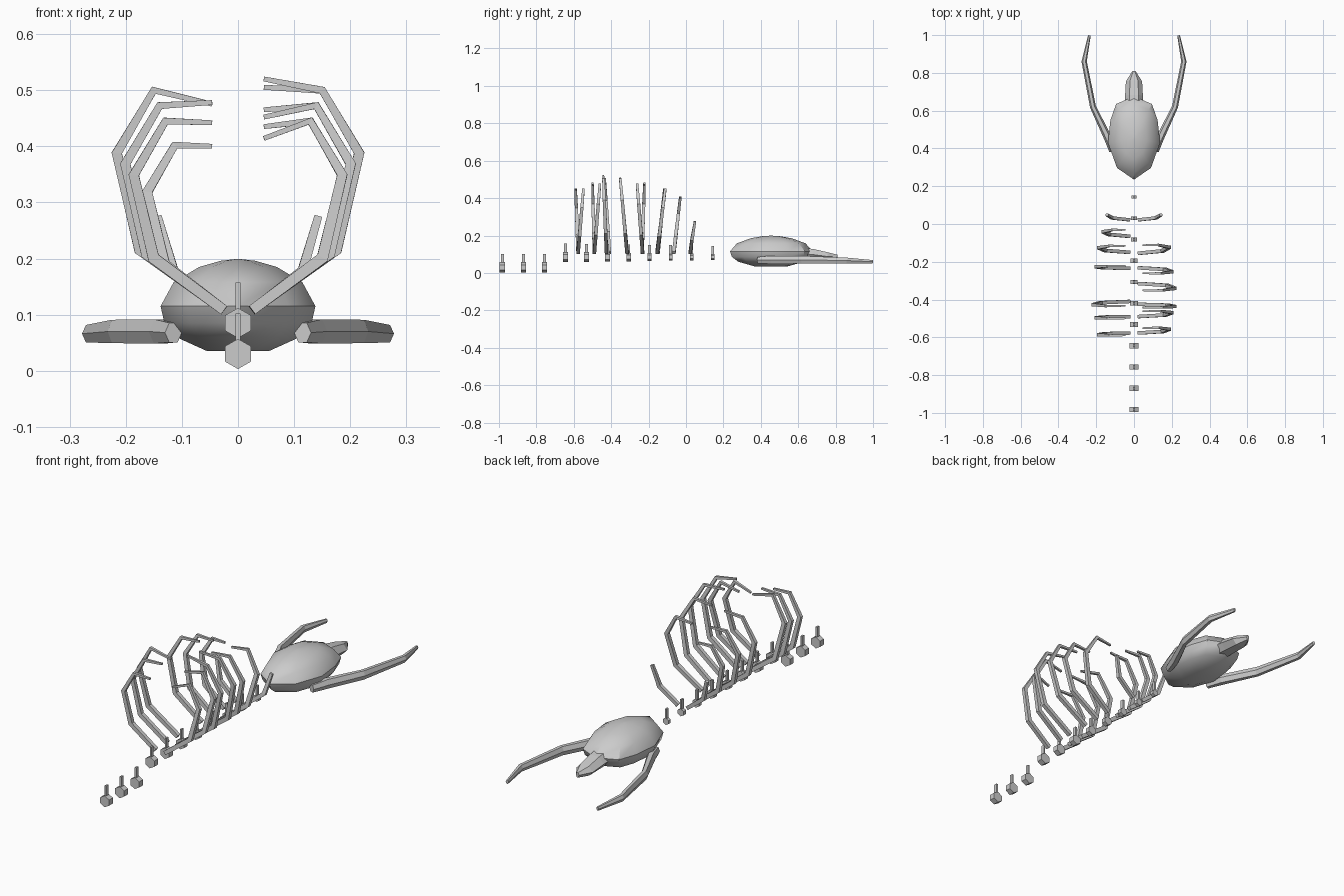
import bpy
import math
from mathutils import Vector

if "Cube" in bpy.data.objects:
    bpy.data.objects.remove(bpy.data.objects["Cube"], do_unlink=True)

bone = bpy.data.materials.new("bone_grey")
bone.use_nodes = True
BONE = (0.6, 0.6, 0.6, 1)
bone.diffuse_color = BONE
bone.node_tree.nodes["Principled BSDF"].inputs["Base Color"].default_value = BONE


def make(name, verts, faces, smooth=False):
    mesh = bpy.data.meshes.new(name)
    mesh.from_pydata(verts, [], faces)
    mesh.materials.append(bone)
    obj = bpy.data.objects.new(name, mesh)
    bpy.context.collection.objects.link(obj)
    bpy.ops.object.select_all(action="DESELECT")
    obj.select_set(True)
    bpy.context.view_layer.objects.active = obj
    bpy.ops.object.mode_set(mode="EDIT")
    bpy.ops.mesh.select_all(action="SELECT")
    bpy.ops.mesh.normals_make_consistent(inside=False)
    bpy.ops.object.mode_set(mode="OBJECT")
    if smooth:
        bpy.ops.object.shade_smooth_by_angle(angle=math.radians(35))
    return obj


def skin(name, rings, smooth=False):
    """Closed surface through rings of equal point count."""
    n = len(rings[0])
    verts = [p for ring in rings for p in ring]
    faces = [(k * n + i, k * n + (i + 1) % n, (k + 1) * n + (i + 1) % n, (k + 1) * n + i)
             for k in range(len(rings) - 1) for i in range(n)]
    last = (len(rings) - 1) * n
    faces += [tuple(range(n)), tuple(range(last, last + n))]
    return make(name, verts, faces, smooth)


def tube(name, path, sizes, up, sides=4, phase=0.5):
    """Sweep a polygon along a path; sizes are (across, along up) radii."""
    pts = [Vector(p) for p in path]
    rings = []
    for k, p in enumerate(pts):
        t = (pts[min(k + 1, len(pts) - 1)] - pts[max(k - 1, 0)]).normalized()
        a = t.cross(Vector(up)).normalized()
        b = a.cross(t)
        ring = []
        for i in range(sides):
            ang = math.tau * (i + phase) / sides
            ring.append(p + a * sizes[k][0] * math.cos(ang) + b * sizes[k][1] * math.sin(ang))
        rings.append(ring)
    return skin(name, rings)


# Vertebrae: hexagonal bodies with a thin upright spine
for i in range(11):
    y = 0.143 - 0.1125 * i
    s = min(1, 0.6 + 0.06 * i)
    z = 0.03 if i > 7 else 0.085
    tube(f"vertebra_body_{i + 1}", [(0, y - 0.014 * s, z), (0, y + 0.014 * s, z)],
         [(0.027 * s, 0.027 * s)] * 2, (0, 0, 1), 6)
    top = z + 0.04 + 0.032 * s
    tube(f"vertebra_spine_{i + 1}", [(0, y, z + 0.015 * s), (0, y, top)],
         [(0.006, 0.011)] * 2, (0, 1, 0))

# Ribs: side, size, base y, tip y, tip height
RIBS = [(-1, 0.75, -0.065, -0.03, 0.40), (-1, 0.86, -0.15, -0.115, 0.442),
        (-1, 0.93, -0.235, -0.222, 0.478), (-1, 1, -0.41, -0.435, 0.475),
        (-1, 0.93, -0.49, -0.5, 0.478), (-1, 0.86, -0.577, -0.59, 0.442),
        (1, 0.86, -0.155, -0.11, 0.435), (1, 0.93, -0.232, -0.262, 0.465),
        (1, 1, -0.315, -0.352, 0.505), (1, 1, -0.425, -0.442, 0.52),
        (1, 0.93, -0.49, -0.46, 0.452), (1, 0.86, -0.577, -0.548, 0.414)]
RIB_SIZES = [(0.013, 0.013), (0.015, 0.013), (0.013, 0.012), (0.01, 0.009), (0.006, 0.006)]
for i, (side, s, y0, y1, tip) in enumerate(RIBS):
    shape = [(0.025, 0.108), (0.175 * s, 0.108 + 0.108 * s), (0.216 * s, 0.108 + 0.28 * s),
             (0.15 * s, 0.108 + 0.392 * s), (0.046, tip)]
    path = [(side * x, y0 + (y1 - y0) * min(1, (z - 0.108) / (0.4 * s)), z) for x, z in shape]
    tube(f"{'right' if side < 0 else 'left'}_rib_{i % 6 + 1}", path, RIB_SIZES, (0, 1, 0))

# Short front ribs
for side, label in ((-1, "right"), (1, "left")):
    tube(f"{label}_short_rib", [(side * 0.025, 0.022, 0.108), (side * 0.115, 0.032, 0.178),
                                (side * 0.143, 0.048, 0.275)],
         [(0.012, 0.012), (0.013, 0.012), (0.01, 0.009)], (0, 1, 0))

# Skull: outline stacked and scaled by height
half = [(0.0, 0.235), (0.09, 0.297), (0.138, 0.43), (0.125, 0.55), (0.095, 0.635), (0.0, 0.677)]
outline = half + [(-x, y) for x, y in half[-2:0:-1]]
LAYERS = [(0.035, 0.4), (0.06, 0.8), (0.085, 0.95), (0.115, 1), (0.158, 0.83),
          (0.185, 0.5), (0.196, 0.22), (0.199, 0.03)]
skin("skull", [[(x * s, 0.455 + (y - 0.455) * s, z) for x, y in outline] for z, s in LAYERS], True)

# Snout
tube("snout", [(0, 0.6, 0.105), (0, 0.68, 0.098), (0, 0.755, 0.088), (0, 0.81, 0.085)],
     [(0.05, 0.038), (0.047, 0.034), (0.043, 0.026), (0.008, 0.014)], (0, 0, 1), 6, 0)

# Long curved jaw bones
for side, label in ((-1, "right"), (1, "left")):
    path = [(0.115, 0.385, 0.068), (0.14, 0.46, 0.07), (0.217, 0.62, 0.07),
            (0.264, 0.86, 0.066), (0.236, 0.998, 0.06)]
    tube(f"{label}_jaw", [(side * x, y, z) for x, y, z in path],
         [(0.016, 0.02), (0.021, 0.025), (0.016, 0.024), (0.014, 0.018), (0.007, 0.01)],
         (0, 0, 1), 6, 0)
